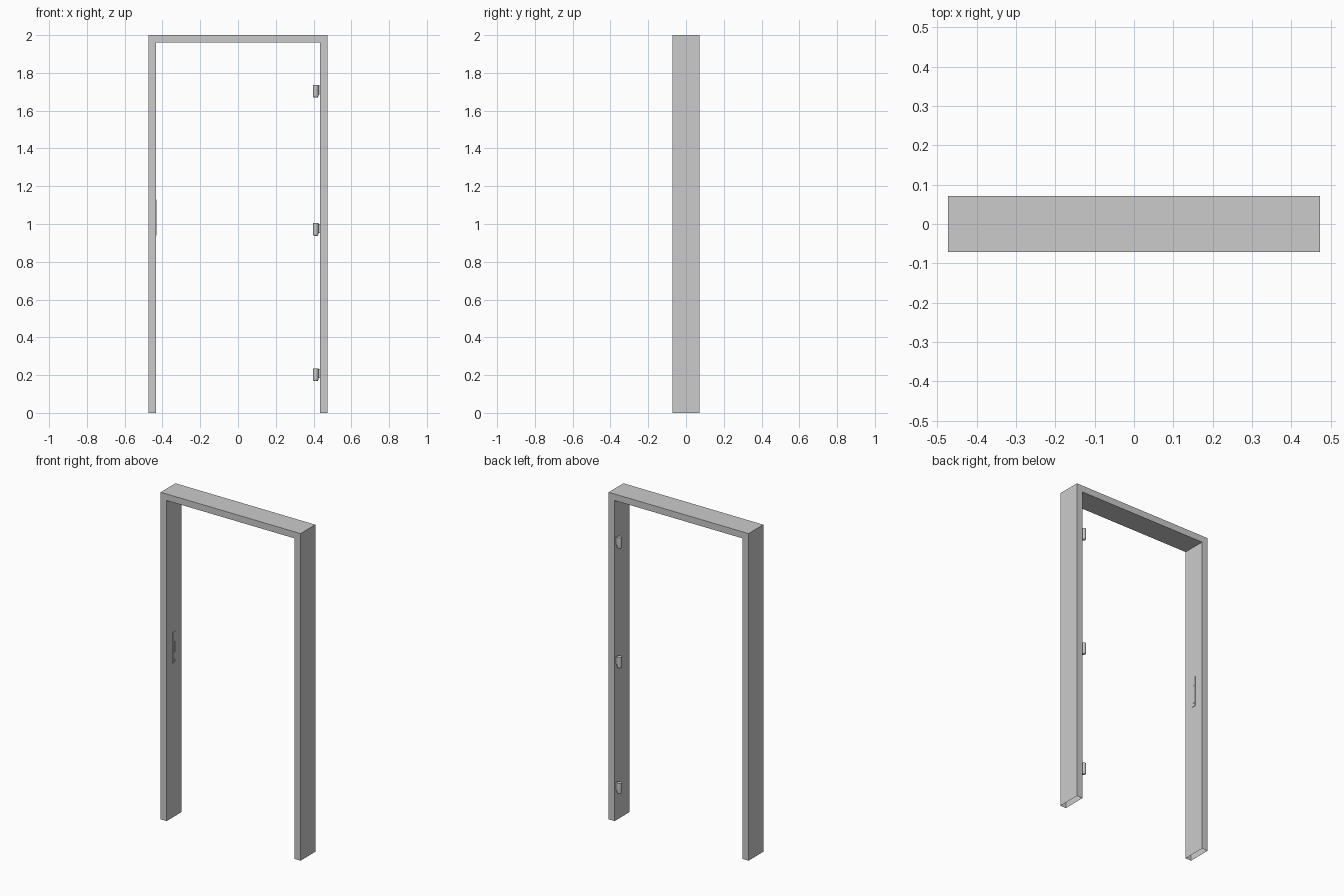
import bpy, bmesh, math
from mathutils import Vector

if "Cube" in bpy.data.objects:
    bpy.data.objects.remove(bpy.data.objects["Cube"])

W, IN, D, TOP, LINTEL = 0.473, 0.433, 0.0715, 2.0, 1.96


def to_object(name, bm):
    bmesh.ops.recalc_face_normals(bm, faces=bm.faces[:])
    mesh = bpy.data.meshes.new(name)
    bm.to_mesh(mesh)
    bm.free()
    ob = bpy.data.objects.new(name, mesh)
    bpy.context.collection.objects.link(ob)
    return ob


def add_box(bm, lo, hi):
    lo, hi = Vector(lo), Vector(hi)
    vs = bmesh.ops.create_cube(bm, size=1)["verts"]
    for v in vs:
        v.co = Vector(((lo[i] + hi[i]) / 2 + v.co[i] * (hi[i] - lo[i]) for i in range(3)))


# Hollow sheet-metal frame, open at the feet
outline = [(-W, 0), (-W, TOP), (W, TOP), (W, 0),
           (IN, 0), (IN, LINTEL), (-IN, LINTEL), (-IN, 0)]
bm = bmesh.new()
front = [bm.verts.new((x, -D, z)) for x, z in outline]
back = [bm.verts.new((x, D, z)) for x, z in outline]
for ring in (front, back):
    for a, b, c, d in ((0, 1, 6, 7), (1, 2, 5, 6), (2, 3, 4, 5)):
        bm.faces.new([ring[i] for i in (a, b, c, d)])
for i in range(8):
    if i in (3, 7):          # open feet
        continue
    j = (i + 1) % 8
    bm.faces.new((front[i], front[j], back[j], back[i]))
bmesh.ops.dissolve_limit(bm, angle_limit=0.01, verts=bm.verts[:], edges=bm.edges[:])
to_object("door_frame", bm)


# Hinge sockets: round knuckle with a rounded foot, joined to the jamb by a tab
def hinge(name, z0, height=0.068, cx=0.411, cy=0.055, r=0.0145, n=20):
    bm = bmesh.new()
    profile = [(0.008, 0), (0.0115, 0.002), (0.0138, 0.006), (r, 0.012), (r, height)]
    rings = [[bm.verts.new((cx + rr * math.cos(2 * math.pi * k / n),
                            cy + rr * math.sin(2 * math.pi * k / n), z0 + h))
              for k in range(n)] for rr, h in profile]
    for a, b in zip(rings, rings[1:]):
        for k in range(n):
            m = (k + 1) % n
            bm.faces.new((a[k], a[m], b[m], b[k]))
    bm.faces.new(rings[0])
    bm.faces.new(rings[-1])
    add_box(bm, (cx, cy - 0.004, z0 + 0.016), (IN, cy + 0.004, z0 + height - 0.004))
    ob = to_object(name, bm)
    bpy.ops.object.select_all(action='DESELECT')
    ob.select_set(True)
    bpy.context.view_layer.objects.active = ob
    bpy.ops.object.shade_smooth_by_angle(angle=math.radians(35))


for label, z in (("lower", 0.168), ("middle", 0.937), ("upper", 1.669)):
    hinge(label + "_hinge", z)

# Strike plate on the latch jamb: thin strips around a latch slot and a bolt slot
bm = bmesh.new()
x0, x1 = -IN, -IN + 0.002
y0, y1, s = -0.013, 0.013, 0.007
for lo, hi in ((0.94, 0.948), (0.962, 1.005), (1.072, 1.13)):
    add_box(bm, (x0, y0, lo), (x1, y1, hi))
for lo, hi in ((0.948, 0.962), (1.005, 1.072)):
    add_box(bm, (x0, y0, lo), (x1, -s, hi))
    add_box(bm, (x0, s, lo), (x1, y1, hi))
to_object("strike_plate", bm)
